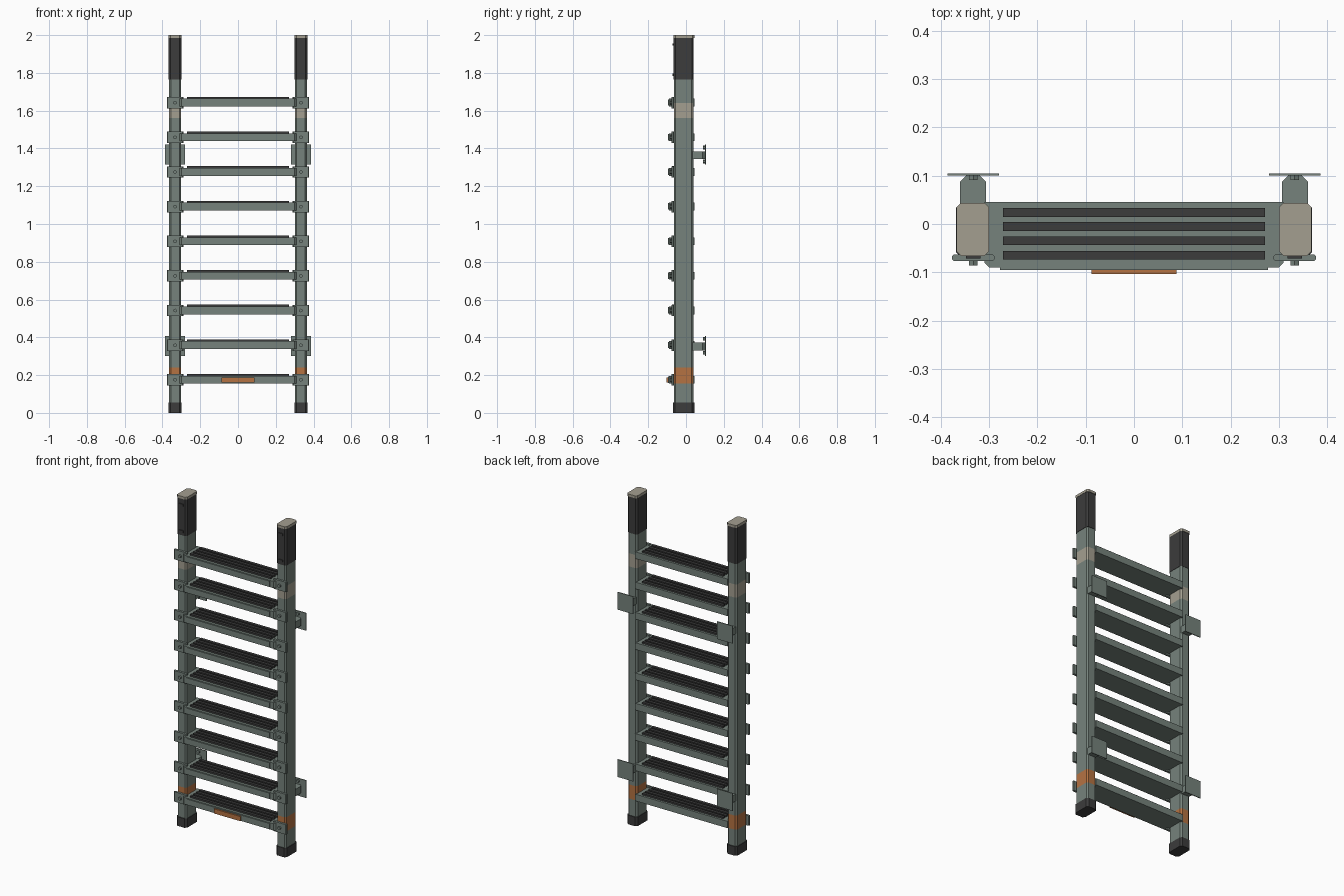
import bpy, bmesh, math
from mathutils import Matrix

if "Cube" in bpy.data.objects:
    bpy.data.objects.remove(bpy.data.objects["Cube"])


def mat(name, rgb):
    m = bpy.data.materials.new(name)
    m.diffuse_color = (*rgb, 1)
    m.use_nodes = True
    m.node_tree.nodes["Principled BSDF"].inputs["Base Color"].default_value = m.diffuse_color
    return m


GREEN = mat("grey green paint", (0.18, 0.225, 0.2))
DARK = mat("black rubber", (0.045, 0.045, 0.045))
ORANGE = mat("orange marking", (0.46, 0.17, 0.055))
BEIGE = mat("beige plastic", (0.37, 0.345, 0.28))


def finish(bm, name, mats):
    bmesh.ops.recalc_face_normals(bm, faces=bm.faces)
    me = bpy.data.meshes.new(name)
    bm.to_mesh(me)
    bm.free()
    for m in mats:
        me.materials.append(m)
    ob = bpy.data.objects.new(name, me)
    bpy.context.collection.objects.link(ob)
    return ob


def chamfered(x0, x1, y0, y1, c):
    """Outline of a rectangle with cut corners."""
    return [(x0 + c, y0), (x1 - c, y0), (x1, y0 + c), (x1, y1 - c),
            (x1 - c, y1), (x0 + c, y1), (x0, y1 - c), (x0, y0 + c)]


def prism(name, outline, levels, mats, mirror=1):
    """Stack an outline through z levels; mats gives one material per section."""
    bm = bmesh.new()
    slots = list(dict.fromkeys(mats))
    rings = [[bm.verts.new((x * mirror, y, z)) for x, y in outline] for z in levels]
    n = len(outline)
    for k, m in enumerate(mats):
        for i in range(n):
            j = (i + 1) % n
            f = bm.faces.new((rings[k][i], rings[k][j], rings[k + 1][j], rings[k + 1][i]))
            f.material_index = slots.index(m)
    bm.faces.new(rings[0]).material_index = slots.index(mats[0])
    bm.faces.new(rings[-1]).material_index = slots.index(mats[-1])
    return finish(bm, name, slots)


def box(name, x0, x1, y0, y1, z0, z1, m, mirror=1):
    return prism(name, [(x0, y0), (x1, y0), (x1, y1), (x0, y1)], [z0, z1], [m], mirror)


def bolt(name, x, y0, y1, z, r):
    """Hexagonal bolt lying along y."""
    bm = bmesh.new()
    bmesh.ops.create_cone(bm, cap_ends=True, segments=6, radius1=r, radius2=r, depth=y1 - y0,
                          matrix=Matrix.Translation((x, (y0 + y1) / 2, z)) @ Matrix.Rotation(math.pi / 2, 4, 'X'))
    return finish(bm, name, [GREEN])


RUNGS = [0.175 + 0.1834 * i for i in range(9)]

for side, s in (("left", -1), ("right", 1)):
    # Rail with painted bands
    prism(f"{side}_rail", chamfered(0.302, 0.365, -0.064, 0.039, 0.009),
          [0.05, 0.155, 0.24, 1.56, 1.64, 1.765, 1.78],
          [GREEN, ORANGE, GREEN, BEIGE, GREEN, GREEN], s)
    # Foot, hand grip and end cap
    prism(f"{side}_foot", chamfered(0.299, 0.369, -0.069, 0.044, 0.011), [0, 0.055], [DARK], s)
    prism(f"{side}_grip", chamfered(0.3, 0.367, -0.066, 0.041, 0.01), [1.765, 1.985], [DARK], s)
    prism(f"{side}_end_cap", chamfered(0.3, 0.368, -0.066, 0.044, 0.01), [1.985, 2.0], [BEIGE], s)
    for z in (1.79, 1.95):
        box(f"{side}_grip_clip", 0.318, 0.348, -0.071, -0.064, z - 0.006, z + 0.006, DARK, s)

    # Wall standoffs
    for z in (0.355, 1.368):
        arm = [(0.307, 0.035), (0.36, 0.035), (0.36, 0.088), (0.348, 0.1), (0.319, 0.1), (0.307, 0.088)]
        prism(f"{side}_standoff_arm", arm, [z - 0.025, z + 0.017], [GREEN], s)
        box(f"{side}_wall_plate", 0.28, 0.386, 0.1, 0.105, z - 0.053, z + 0.053, GREEN, s)
        for dz in (-0.037, 0.037):
            bolt(f"{side}_wall_bolt", 0.333 * s, 0.091, 0.101, z + dz, 0.01)

    # Rung clamps
    for z in RUNGS:
        prism(f"{side}_clamp", chamfered(0.289, 0.377, -0.077, -0.063, 0.004), [z - 0.03, z + 0.03], [GREEN], s)
        bolt(f"{side}_clamp_bolt", 0.333 * s, -0.086, -0.076, z, 0.01)

# Treads with rubber strips and front lip
for z in RUNGS:
    tread = [(-0.3, -0.09), (0.3, -0.09), (0.31, -0.08), (0.31, 0.046), (-0.31, 0.046), (-0.31, -0.08)]
    prism("tread", tread, [z - 0.02, z + 0.021], [GREEN])
    box("tread_lip", -0.278, 0.278, -0.095, -0.089, z - 0.016, z + 0.018, GREEN)
    for y in (0.024, -0.005, -0.035, -0.065):
        box("grip_strip", -0.271, 0.271, y - 0.009, y + 0.009, z + 0.02, z + 0.031, DARK)

# Marker plate on the lowest tread
box("marker_plate", -0.088, 0.088, -0.104, -0.095, 0.16, 0.188, ORANGE)
